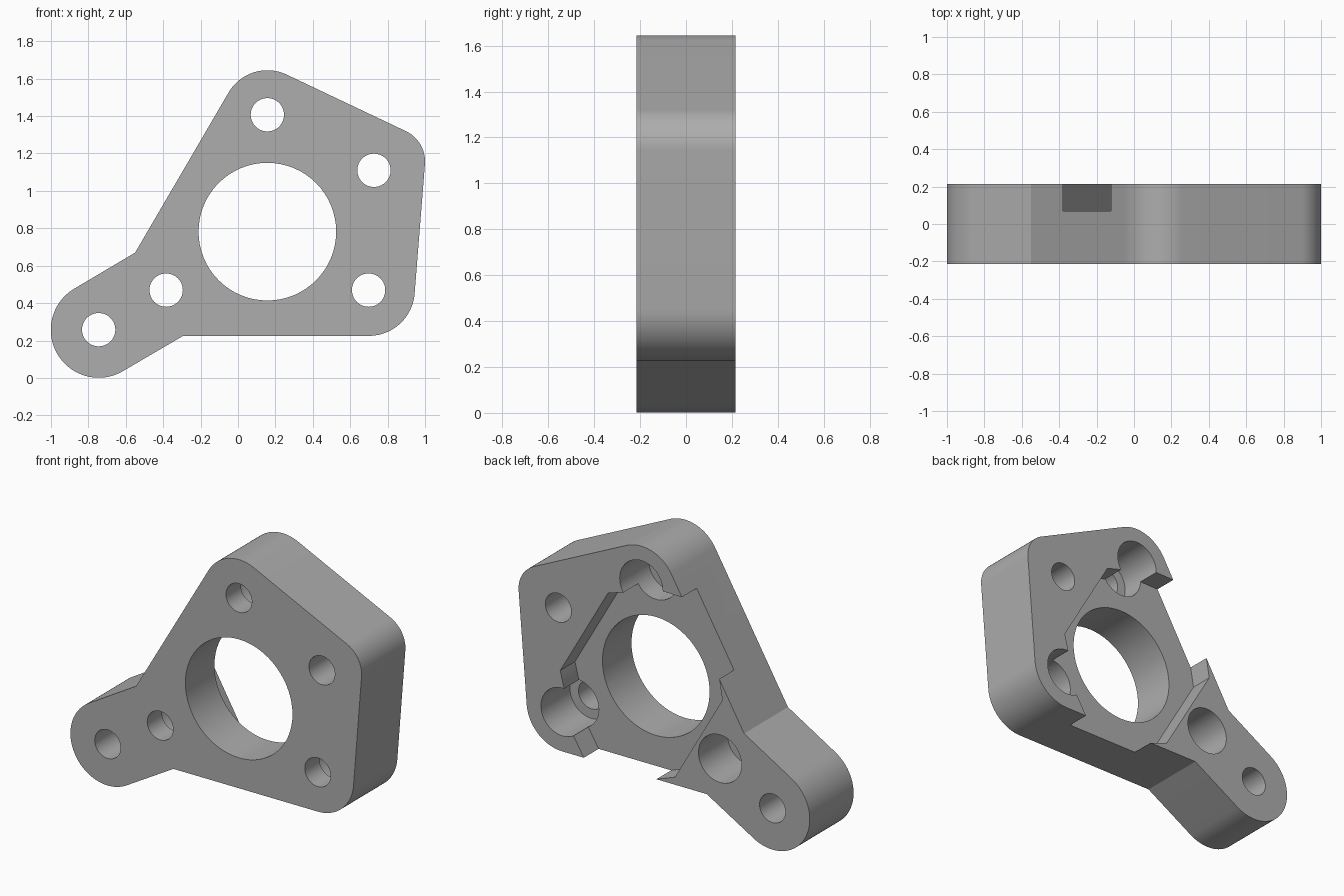
import bpy, bmesh
from math import radians, cos, sin, pi

if "Cube" in bpy.data.objects:
    bpy.data.objects.remove(bpy.data.objects["Cube"], do_unlink=True)

HALF = 0.215          # half of the plate thickness
POCKET_Y = 0.07       # floor of the rear pocket
BORE_Y = -0.07        # floor of the counterbores
CX, CZ = 0.157, 0.782  # main bore centre
BOLT_R = 0.625        # bolt circle radius

grey = bpy.data.materials.new("plain_grey")
grey.use_nodes = True
colour = (0.42, 0.42, 0.42, 1)
grey.diffuse_color = colour
grey.node_tree.nodes["Principled BSDF"].inputs["Base Color"].default_value = colour


def arc(x, z, r, start, end, steps=24):
    """Points along an arc in the x-z plane, angles in degrees."""
    angles = [radians(start + (end - start) * i / steps) for i in range(steps + 1)]
    return [(x + r * cos(a), z + r * sin(a)) for a in angles]


def prism(name, points, y0, y1):
    """Extrude an x-z profile from y0 to y1."""
    bm = bmesh.new()
    face = bm.faces.new([bm.verts.new((x, y0, z)) for x, z in points])
    moved = bmesh.ops.extrude_face_region(bm, geom=[face])["geom"]
    verts = [v for v in moved if isinstance(v, bmesh.types.BMVert)]
    bmesh.ops.translate(bm, verts=verts, vec=(0, y1 - y0, 0))
    bmesh.ops.recalc_face_normals(bm, faces=bm.faces)
    mesh = bpy.data.meshes.new(name)
    bm.to_mesh(mesh)
    bm.free()
    obj = bpy.data.objects.new(name, mesh)
    bpy.context.collection.objects.link(obj)
    mesh.materials.append(grey)
    return obj


def cut(target, points, y0, y1):
    """Subtract an extruded profile from the target."""
    cutter = prism("cutter", points, y0, y1)
    cutter.hide_render = True
    mod = target.modifiers.new("cut", "BOOLEAN")
    mod.operation = "DIFFERENCE"
    mod.solver = "EXACT"
    mod.object = cutter
    bpy.context.view_layer.objects.active = target
    bpy.ops.object.modifier_apply(modifier=mod.name)
    bpy.data.objects.remove(cutter, do_unlink=True)


def circle(x, z, r):
    return arc(x, z, r, 0, 360, 64)[:-1]


def polar(r, degrees):
    return (CX + r * cos(radians(degrees)), CZ + r * sin(radians(degrees)))


# Plate outline: rounded body with a side lug
outline = (
    arc(0.70, 0.47, 0.245, -90, -5)
    + arc(0.82, 1.157, 0.18, -5, 64.5)
    + arc(CX, 1.405, 0.24, 64.5, 150)
    + [(-0.55, 0.67)]
    + arc(-0.745, 0.257, 0.256, 120, 300, 40)
    + [(-0.293, 0.225)]
)
plate = prism("mounting_plate", outline, -HALF, HALF)

# Rear pocket, symmetric about the axis at 30 degrees, open on two sides
half_profile = [(0.56, 36), (0.555, 47), (BOLT_R, 60), (0.768, 96.5),
                (0.593, 120.7), (0.56, 144.4)]
pocket = [polar(r, 30 + a) for r, a in half_profile]
pocket += [polar(r, 30 - a) for r, a in reversed(half_profile)]
cut(plate, pocket, POCKET_Y, HALF + 0.1)

# Counterbored bolt holes
for angle in (90, 210, 330):
    x, z = polar(BOLT_R, angle)
    cut(plate, circle(x, z, 0.148), BORE_Y, HALF + 0.12)
    cut(plate, circle(x, z, 0.089), -HALF - 0.1, HALF + 0.1)

# Main bore and plain through holes
for x, z, r in ((CX, CZ, 0.368), (0.727, 1.11, 0.089), (-0.745, 0.258, 0.089)):
    cut(plate, circle(x, z, r), -HALF - 0.1, HALF + 0.1)

# Smooth curved walls, crisp edges
bpy.ops.object.select_all(action="DESELECT")
plate.select_set(True)
bpy.context.view_layer.objects.active = plate
bpy.ops.object.shade_smooth_by_angle(angle=pi / 7)
